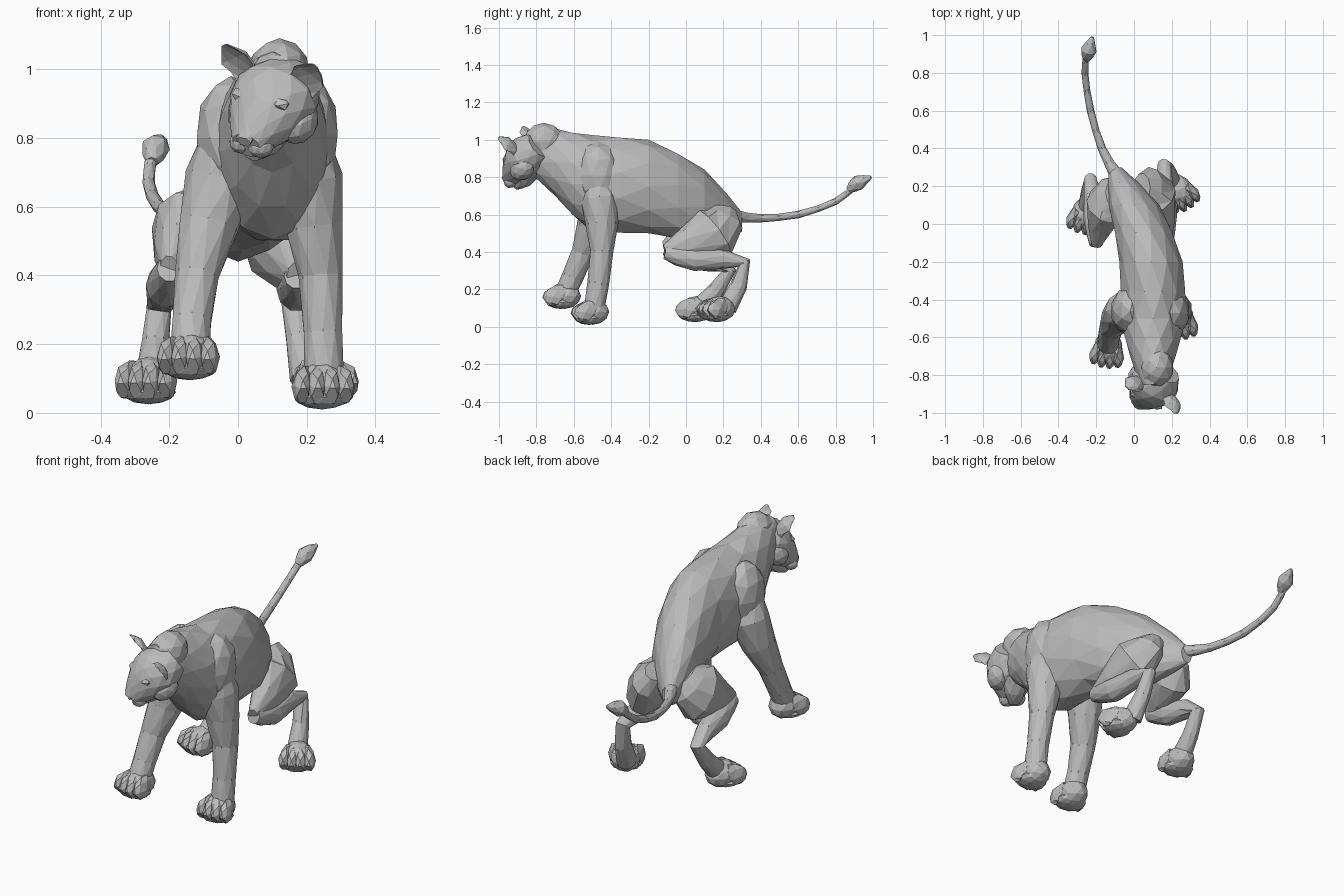
import bpy, bmesh, math
from mathutils import Vector, Matrix

cube = bpy.data.objects.get("Cube")
if cube:
    bpy.data.objects.remove(cube)

grey = bpy.data.materials.new("plain grey")
grey.use_nodes = True
tone = (0.5, 0.5, 0.5, 1)
grey.diffuse_color = tone
grey.node_tree.nodes["Principled BSDF"].inputs["Base Color"].default_value = tone


def finish(name, bm, frame=Matrix()):
    """Turn a bmesh into a flat shaded object, placed by a frame."""
    bmesh.ops.recalc_face_normals(bm, faces=bm.faces)
    mesh = bpy.data.meshes.new(name)
    bm.to_mesh(mesh)
    bm.free()
    mesh.materials.append(grey)
    obj = bpy.data.objects.new(name, mesh)
    obj.matrix_world = frame
    bpy.context.collection.objects.link(obj)


def smooth_path(stations):
    """Add one curved in-between station to every span."""
    points = [Vector(station) for station in stations]
    last = len(points) - 1
    path = []
    for i in range(last):
        before, start, end, after = points[max(i - 1, 0)], points[i], points[i + 1], points[min(i + 2, last)]
        path += [start, (start + end) / 2 + (start + end - before - after) / 16]
    return path + [points[last]]


def loft(bm, stations, sides=10, flat=1.0, axis=None):
    """Skin faceted rings along a path of (x, y, z, radius) stations."""
    path = smooth_path(stations)
    rings = []
    for i, station in enumerate(path):
        following, previous = path[min(i + 1, len(path) - 1)], path[max(i - 1, 0)]
        along = Vector(axis or (following - previous)[:3]).normalized()
        across = Vector((1, 0, 0))
        across = (across - along * along.x).normalized()
        other = along.cross(across)
        ring = []
        for k in range(sides):
            angle = math.tau * (k + (i % 2) / 2) / sides
            offset = across * flat * math.cos(angle) + other * math.sin(angle)
            ring.append(bm.verts.new(station.xyz + offset * station.w))
        rings.append(ring)
    # Staggered rings are joined by triangles
    for i, (near, far) in enumerate(zip(rings, rings[1:])):
        for k in range(sides):
            n = (k + 1) % sides
            if i % 2:
                bm.faces.new((near[k], far[n], far[k]))
                bm.faces.new((near[k], near[n], far[n]))
            else:
                bm.faces.new((near[k], near[n], far[k]))
                bm.faces.new((near[n], far[n], far[k]))
    bm.faces.new(rings[0])
    bm.faces.new(rings[-1])


def tube(name, stations, sides=10, flat=1.0, axis=None, frame=Matrix()):
    bm = bmesh.new()
    loft(bm, stations, sides, flat, axis)
    finish(name, bm, frame)


def add_blob(bm, place, size, detail=1):
    """Add a faceted ellipsoid."""
    matrix = Matrix.Translation(place) @ Matrix.Diagonal((*size, 1))
    bmesh.ops.create_icosphere(bm, subdivisions=detail, radius=1, matrix=matrix)


def blob(name, place, size, detail=1, frame=Matrix()):
    bm = bmesh.new()
    add_blob(bm, place, size, detail)
    finish(name, bm, frame)


def paw(name, place, turn):
    """Broad paw with four close-set toes pointing forward."""
    bm = bmesh.new()
    add_blob(bm, (0, .02, .01), (.075, .09, .07), 2)
    add_blob(bm, (0, 0, -.025), (.08, .075, .035), 2)
    for i in range(4):
        x = (i - 1.5) * .042
        tip = -.085 + abs(x) / 3
        loft(bm, [(x * .7, .03, .03, .045), (x, tip / 2, .005, .055), (x, tip, -.02, .032)], 6, .55)
    finish(name, bm, Matrix.Translation(place) @ Matrix.Rotation(turn, 4, "Z"))


def leg_part(name, joints, radii, flat=1.0):
    tube(name, [(*joint, radius) for joint, radius in zip(joints, radii)], flat=flat)


# Torso and neck, swinging sideways toward the hips
torso = [(.1, -.85, .94, .11), (.1, -.7, .88, .18), (.1, -.5, .765, .26),
         (.09, -.2, .75, .25), (0, .1, .64, .2), (-.1, .3, .56, .05)]
tube("torso", torso, 12, .67, (0, 1, 0))
blob("nape", (.12, -.76, .99), (.09, .11, .1), 2)

# Shoulder blades
blob("left_shoulder", (.19, -.47, .81), (.105, .13, .18), 2)
blob("right_shoulder", (-.02, -.46, .8), (.105, .13, .18), 2)

# Front legs: shoulder top, upper arm, forearm, ankle
front_legs = {
    "left": [(.16, -.5, .88), (.2, -.46, .68), (.24, -.45, .4), (.25, -.49, .1)],
    "right": [(0, -.5, .88), (-.05, -.46, .68), (-.12, -.55, .4), (-.14, -.65, .17)],
}
for side, joints in front_legs.items():
    leg_part(side + "_front_leg", joints, (.06, .105, .064, .058))

# Hind legs: hip, haunch, knee, calf, hock, ankle
hind_legs = {
    "left": [(.04, .19, .62), (.12, .15, .5), (.17, -.11, .4), (.17, .05, .36), (.16, .31, .34), (.2, .22, .1)],
    "right": [(-.1, .16, .62), (-.15, .1, .52), (-.2, -.11, .42), (-.21, .03, .37), (-.23, .23, .3), (-.25, .07, .1)],
}
for side, joints in hind_legs.items():
    leg_part(side + "_thigh", joints[:3], (.08, .15, .04), .7)
    leg_part(side + "_lower_leg", joints[2:], (.04, .065, .04, .055), .9)

# Paws
paw("left_front_paw", (.245, -.52, .07), .1)
paw("right_front_paw", (-.14, -.67, .155), -.15)
paw("left_hind_paw", (.245, .16, .085), .5)
paw("right_hind_paw", (-.26, .04, .085), -.25)

# Tail and tuft
tail = [(-.1, .27, .59, .035), (-.17, .4, .58, .022), (-.23, .6, .6, .02),
        (-.26, .8, .67, .018), (-.25, .9, .75, .018)]
tube("tail", tail, 8)
tube("tail_tuft", [(-.25, .87, .73, .018), (-.24, .92, .77, .042), (-.22, .99, .8, .008)], 7)

# Head frame: turned, tilted and looking down
sideways = Vector((.87, -.45, -.2)).normalized()
backward = Vector((.42, .65, .55))
backward = (backward - sideways * backward.dot(sideways)).normalized()
head = Matrix((sideways, backward, sideways.cross(backward))).transposed().to_4x4()
head.translation = (.11, -.845, .915)
facing = (0, 1, 0)

tube("skull", [(0, .1, 0, .08), (0, 0, 0, .115), (0, -.1, -.01, .09), (0, -.19, -.035, .04)],
     12, 1.15, facing, head)
tube("lower_jaw", [(0, 0, -.07, .05), (0, -.1, -.09, .04), (0, -.17, -.085, .02)],
     8, 1.4, facing, head)
tube("nose_bridge", [(0, -.07, .05, .025), (0, -.14, .02, .025), (0, -.2, -.015, .016)],
     6, 1.5, facing, head)

for side, sign in (("left", 1), ("right", -1)):
    # Ear folded into a cup that opens forward
    ear = bmesh.new()
    loft(ear, [(sign * .09, 0, .06, .03), (sign * .125, 0, .11, .035), (sign * .15, 0, .155, .008)], 8, 1.5)
    for vert in ear.verts:
        if vert.co.y < 0:
            vert.co.y *= -.4
    finish(side + "_ear", ear, head)
    # Face details
    blob(side + "_eye", (sign * .06, -.1, .03), (.02, .016, .014), 1, head)
    blob(side + "_brow", (sign * .06, -.08, .055), (.04, .025, .018), 1, head)
    blob(side + "_cheek", (sign * .085, -.03, -.045), (.055, .075, .06), 2, head)
    blob(side + "_whisker_pad", (sign * .03, -.16, -.05), (.04, .04, .035), 2, head)
